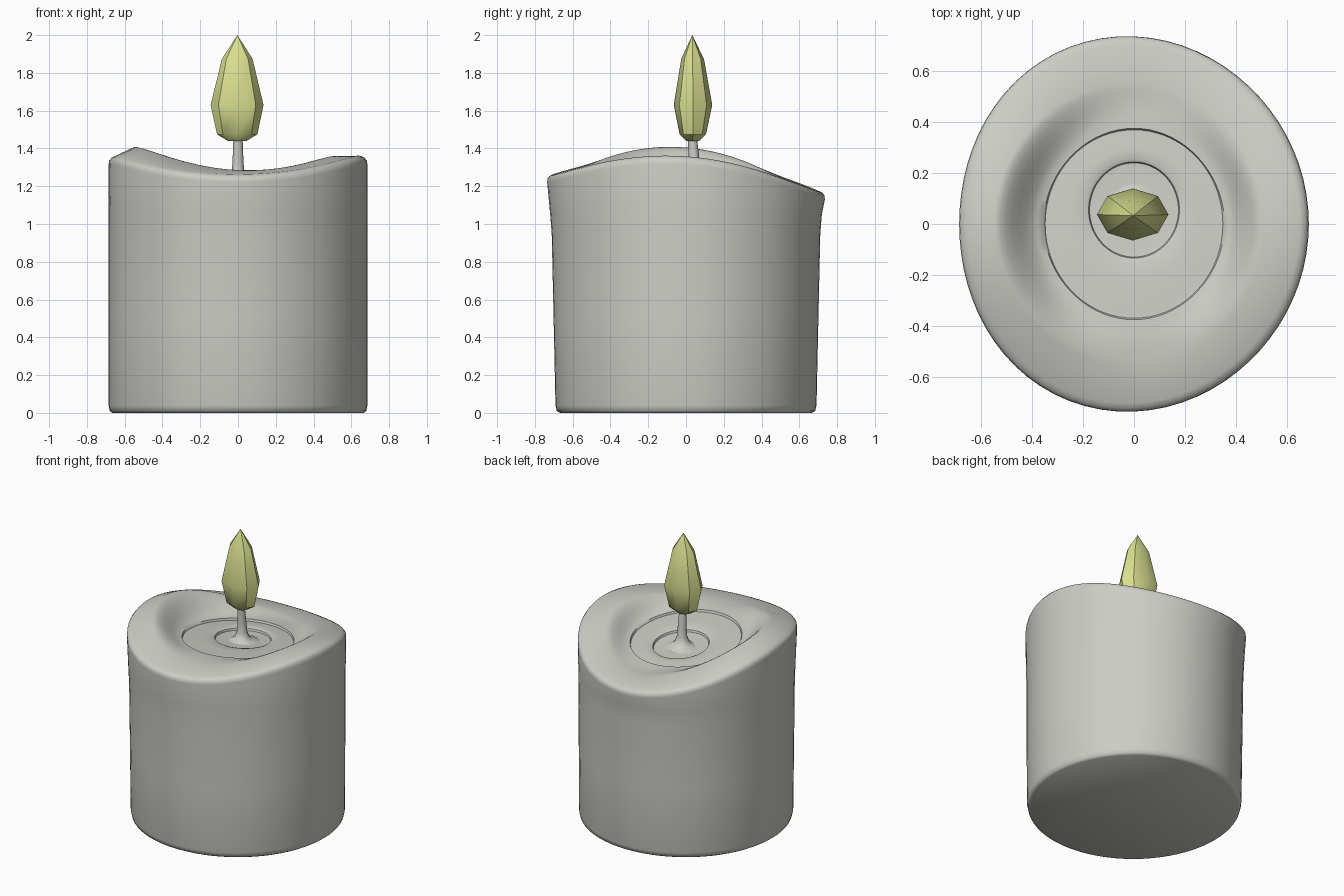
import bpy, bmesh
from math import sin, cos, pi, radians

if "Cube" in bpy.data.objects:
    bpy.data.objects.remove(bpy.data.objects["Cube"], do_unlink=True)


def material(name, rgb):
    m = bpy.data.materials.new(name)
    m.use_nodes = True
    m.diffuse_color = (*rgb, 1)
    m.node_tree.nodes["Principled BSDF"].inputs["Base Color"].default_value = (*rgb, 1)
    return m


def loft(name, rings, sides, mat, angle):
    """Skin a stack of rings; each ring maps an angle to a point."""
    bm = bmesh.new()
    loops = [[bm.verts.new(r(2 * pi * i / sides)) for i in range(sides)] for r in rings]
    for a, b in zip(loops, loops[1:]):
        for i in range(sides):
            j = (i + 1) % sides
            bm.faces.new((a[i], a[j], b[j], b[i]))
    bm.faces.new(loops[0][::-1])
    bm.faces.new(loops[-1])
    bmesh.ops.remove_doubles(bm, verts=bm.verts, dist=0.0005)
    bmesh.ops.recalc_face_normals(bm, faces=bm.faces)
    me = bpy.data.meshes.new(name)
    bm.to_mesh(me)
    bm.free()
    me.materials.append(mat)
    ob = bpy.data.objects.new(name, me)
    bpy.context.collection.objects.link(ob)
    bpy.ops.object.select_all(action='DESELECT')
    ob.select_set(True)
    bpy.context.view_layer.objects.active = ob
    bpy.ops.object.shade_smooth_by_angle(angle=radians(angle))
    return ob


wax = material("pale_wax", (0.60, 0.61, 0.56))
flame_mat = material("flame_yellow", (0.70, 0.74, 0.28))


# Shape rules around the candle
def side_radius(t, flare):
    s2 = sin(t) ** 2
    return 0.685 + flare * s2 * (1 - 0.6 * cos(t))


def rim_height(t):
    return 1.285 + 0.07 * cos(2 * t) - 0.045 * sin(t)


def crest_height(t):
    return rim_height(t) + 0.025 - 0.025 * cos(t)


def pool_height(y):
    return 1.24 - 0.1 * y


def wall(z, flare, inset=0.0):
    def ring(t):
        r = side_radius(t, flare) - inset
        return (r * cos(t), r * sin(t), z)
    return ring


def rim(flare, inset, drop):
    def ring(t):
        r = side_radius(t, flare) - inset
        return (r * cos(t), r * sin(t), rim_height(t) - drop)
    return ring


def slope(f):
    """Blend from the crest (f=0) down to the pool edge (f=1)."""
    def ring(t):
        r = (0.53 - 0.02 * cos(t)) * (1 - f) + 0.355 * f
        ry = r + 0.02 * abs(sin(t))
        ease = f * f * (3 - 2 * f)
        x, y = r * cos(t), ry * sin(t)
        return (x, y, crest_height(t) * (1 - ease) + pool_height(y) * ease)
    return ring


def pool(r, cy, drop, stretch=1.06):
    def ring(t):
        y = cy + r * stretch * sin(t)
        return (r * cos(t), y, pool_height(y) - drop)
    return ring


# Candle body: wall, rounded rim, crest, bowl and stepped wax pool
body = [wall(0, 0.0, 0.02), wall(0.01, 0.005, 0.006), wall(0.04, 0.006),
        wall(0.5, 0.016), wall(0.95, 0.026), wall(1.05, 0.034),
        rim(0.05, 0, 0.04), rim(0.052, 0.003, 0.02),
        rim(0.052, 0.014, 0.006), rim(0.052, 0.035, -0.003)]
body += [slope(i / 8) for i in range(9)]
body += [pool(0.348, 0, 0.014), pool(0.335, 0, 0.014), pool(0.25, 0.03, 0.008),
         pool(0.195, 0.05, 0.01), pool(0.178, 0.055, 0.016),
         pool(0.174, 0.055, 0.03), pool(0.16, 0.055, 0.032), pool(0.08, 0.045, 0.03)]
loft("candle_body", body, 72, wax, 50)


# Wick with a flared foot
def disc(r, z, y, x=0.0, ry=None):
    return lambda t: (x + r * cos(t), y + (ry or r) * sin(t), z)


loft("wick", [disc(0.11, 1.2, 0.045), disc(0.075, 1.213, 0.045), disc(0.048, 1.232, 0.045),
              disc(0.034, 1.27, 0.045), disc(0.029, 1.33, 0.044),
              disc(0.024, 1.46, 0.033)], 16, wax, 50)

# Eight-sided faceted flame
loft("flame", [disc(0.05, 1.44, 0.035, -0.004, 0.035), disc(0.107, 1.475, 0.036, -0.004, 0.07),
               disc(0.14, 1.63, 0.037, -0.005, 0.102), disc(0.081, 1.875, 0.035, -0.004, 0.06),
               disc(0.0001, 2.0, 0.033, -0.003)], 8, flame_mat, 35)
